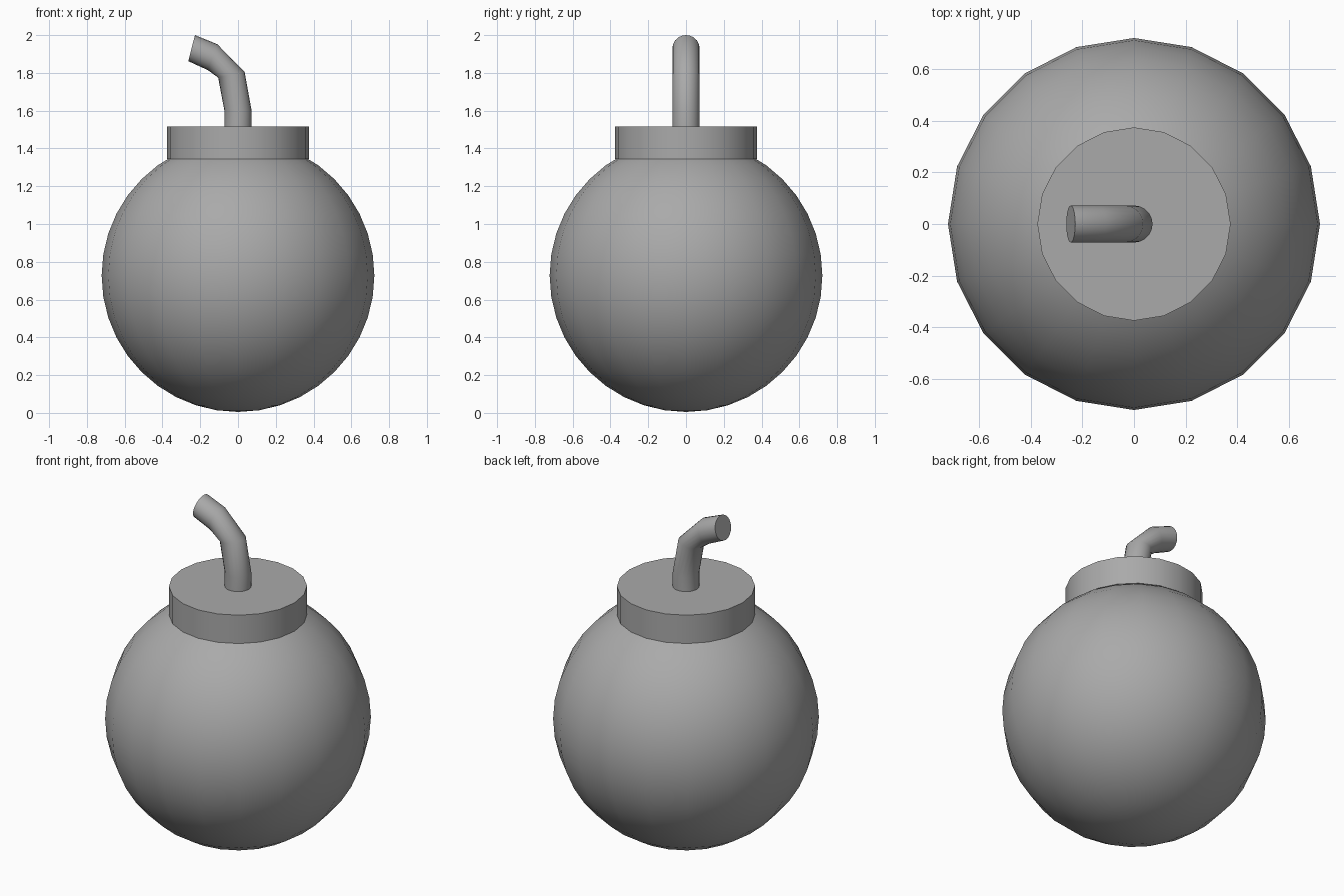
import bpy, bmesh, math
from mathutils import Vector

if "Cube" in bpy.data.objects:
    bpy.data.objects.remove(bpy.data.objects["Cube"], do_unlink=True)

SIDES = 20
GREY = (0.4, 0.4, 0.4, 1)

grey = bpy.data.materials.new("grey")
grey.use_nodes = True
grey.diffuse_color = GREY
grey.node_tree.nodes["Principled BSDF"].inputs["Base Color"].default_value = GREY


def finish(obj, name):
    obj.name = obj.data.name = name
    obj.data.materials.append(grey)
    bpy.ops.object.select_all(action="DESELECT")
    obj.select_set(True)
    bpy.context.view_layer.objects.active = obj
    bpy.ops.object.shade_smooth_by_angle(angle=math.radians(45))


# Round body
bpy.ops.mesh.primitive_uv_sphere_add(segments=SIDES, ring_count=SIDES,
                                     radius=0.722, location=(0, 0, 0.727))
finish(bpy.context.object, "body")

# Flat collar on top of the body
bpy.ops.mesh.primitive_cylinder_add(vertices=SIDES, radius=0.375, depth=0.17,
                                    location=(0, 0, 1.43))
finish(bpy.context.object, "collar")

# Bent fuse: each ring is given by its right and left edge in the xz plane
rings = [((0.072, 1.5), (-0.072, 1.5)),
         ((0.072, 1.6), (-0.072, 1.6)),
         ((0.035, 1.805), (-0.105, 1.775)),
         ((-0.11, 1.952), (-0.16, 1.815)),
         ((-0.228, 2.0), (-0.263, 1.862))]
bm = bmesh.new()
loops = []
for (rx, rz), (lx, lz) in rings:
    right, left = Vector((rx, 0, rz)), Vector((lx, 0, lz))
    centre, across = (right + left) / 2, (right - left) / 2
    loop = []
    for i in range(SIDES):
        a = math.tau * i / SIDES
        loop.append(bm.verts.new(centre + across * math.cos(a)
                                 + Vector((0, 0.072 * math.sin(a), 0))))
    loops.append(loop)
for low, high in zip(loops, loops[1:]):
    for i in range(SIDES):
        j = (i + 1) % SIDES
        bm.faces.new((low[i], low[j], high[j], high[i]))
bm.faces.new(loops[0][::-1])
bm.faces.new(loops[-1])
mesh = bpy.data.meshes.new("fuse")
bm.to_mesh(mesh)
bm.free()
fuse = bpy.data.objects.new("fuse", mesh)
bpy.context.collection.objects.link(fuse)
finish(fuse, "fuse")
